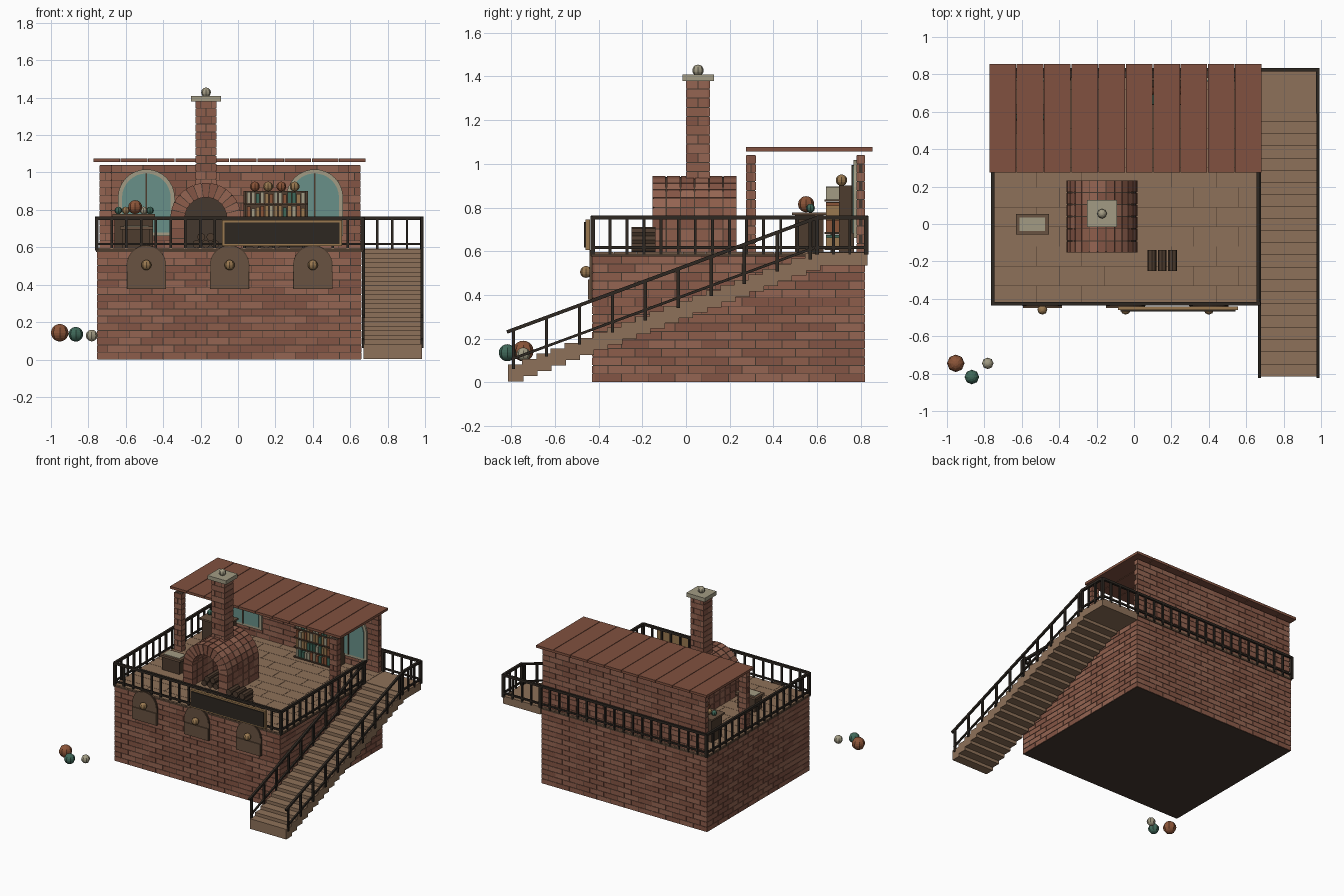
import bpy, bmesh, math, random
from mathutils import Vector, Matrix

if "Cube" in bpy.data.objects:
    bpy.data.objects.remove(bpy.data.objects["Cube"])
random.seed(4)

def mat(name, r, g, b):
    m = bpy.data.materials.new(name)
    m.diffuse_color = (r, g, b, 1)
    m.use_nodes = True
    m.node_tree.nodes["Principled BSDF"].inputs["Base Color"].default_value = m.diffuse_color
    return m

BRICKS = [mat("brick_a", .27, .11, .07), mat("brick_b", .23, .09, .058), mat("brick_c", .30, .13, .085)]
MORTAR = mat("mortar", .06, .04, .028)
DECK = mat("deck_wood", .27, .165, .10)
ROOF = mat("roof_tile", .22, .083, .05)
METAL = mat("dark_metal", .026, .02, .015)
DARK = mat("dark_wood", .075, .045, .028)
DOOR = mat("door_wood", .14, .085, .052)
STONE = mat("stone", .36, .33, .23)
TAN = mat("tan", .32, .19, .08)
GLASS = mat("glass", .14, .28, .25)
GREEN = mat("green", .05, .14, .10)
RUST = mat("rust", .26, .09, .04)

def finish(name, bm, mats):
    bmesh.ops.recalc_face_normals(bm, faces=bm.faces[:])
    me = bpy.data.meshes.new(name)
    bm.to_mesh(me)
    bm.free()
    for m in (mats if isinstance(mats, list) else [mats]):
        me.materials.append(m)
    ob = bpy.data.objects.new(name, me)
    bpy.context.collection.objects.link(ob)
    return ob

def cuboid(bm, x0, x1, y0, y1, z0, z1, mi=0):
    M = Matrix.Translation(((x0+x1)/2, (y0+y1)/2, (z0+z1)/2)) @ Matrix.Diagonal((x1-x0, y1-y0, z1-z0, 1))
    for v in bmesh.ops.create_cube(bm, size=1, matrix=M)["verts"]:
        for f in v.link_faces:
            f.material_index = mi

def box(name, m, *dims):
    bm = bmesh.new()
    cuboid(bm, *dims)
    return finish(name, bm, m)

def bar(bm, p, q, w=.016):
    p, q = Vector(p), Vector(q)
    d = q - p
    M = Matrix.Translation((p+q)/2) @ d.to_track_quat('Z', 'Y').to_matrix().to_4x4() @ Matrix.Diagonal((w, w, d.length, 1))
    bmesh.ops.create_cube(bm, size=1, matrix=M)

def prism(bm, pts, y0, y1, mi=0):
    f = bm.faces.new([bm.verts.new((x, y0, z)) for x, z in pts])
    f.material_index = mi
    new = bmesh.ops.extrude_face_region(bm, geom=[f], use_keep_orig=True)["geom"]
    vs = [g for g in new if isinstance(g, bmesh.types.BMVert)]
    bmesh.ops.translate(bm, verts=vs, vec=(0, y1-y0, 0))
    for v in vs:
        for g in v.link_faces:
            g.material_index = mi

def arc(cx, cz, r, a0=0, a1=math.pi, n=16):
    return [(cx + r*math.cos(a0+(a1-a0)*i/n), cz + r*math.sin(a0+(a1-a0)*i/n)) for i in range(n+1)]

def arch(name, m, cx, z0, cz, r, y0, y1):
    bm = bmesh.new()
    prism(bm, [(cx-r, z0), (cx+r, z0)] + arc(cx, cz, r), y0, y1)
    return finish(name, bm, m)

# Brick block: mortar core faced with staggered bricks on four sides
def brick_block(name, x0, x1, y0, y1, z0, z1, rows, length, gap=.004, depth=.012):
    bm = bmesh.new()
    e = .003
    cuboid(bm, x0+e, x1-e, y0+e, y1-e, z0, z1, 3)
    h = (z1-z0)/rows
    for r in range(rows):
        za, zb = z0+r*h+gap/2, z0+(r+1)*h-gap/2
        for axis in (0, 1):
            a, b = (x0, x1) if axis == 0 else (y0+depth, y1-depth)
            n = max(1, round((b-a)/length))
            L = (b-a)/n
            cuts = [a] + [a+L*(i + (.5 if r % 2 else 1)) for i in range(n)] + [b]
            for p, q in zip(cuts, cuts[1:]):
                if q-p < .01:
                    continue
                p, q = p+gap/2*(p > a), q-gap/2*(q < b)
                for side in (0, 1):
                    mi = random.randrange(3)
                    if axis == 0:
                        s = y1-depth if side else y0
                        cuboid(bm, p, q, s, s+depth, za, zb, mi)
                    else:
                        s = x1-depth if side else x0
                        cuboid(bm, s, s+depth, p, q, za, zb, mi)
    return finish(name, bm, BRICKS + [MORTAR])

# Ribbed round jar / lantern
def jar(name, m, x, y, z, r):
    bm = bmesh.new()
    bmesh.ops.create_uvsphere(bm, u_segments=16, v_segments=10, radius=r)
    for v in bm.verts:
        k = round(math.atan2(v.co.y, v.co.x) / (math.pi/8)) % 2
        if k:
            v.co.x *= .92
            v.co.y *= .92
    bmesh.ops.translate(bm, verts=bm.verts[:], vec=(x, y, z))
    return finish(name, bm, m)

# Main house body, deck, back wall, roof posts
brick_block("base_walls", -.755, .66, -.43, .82, 0, .58, 15, .12)
bm = bmesh.new()
cuboid(bm, -.76, .67, -.435, .825, .575, .59, 1)
for i in range(12):
    y = -.435 + i*.105
    off = .12 if i % 2 else 0
    cuts = [-.76] + [-.52+off+.24*k for k in range(5)] + [.67]
    for p, q in zip(cuts, cuts[1:]):
        cuboid(bm, p+.001, q-.001, y+.001, y+.104, .585, .596)
finish("deck", bm, [DECK, DARK])
brick_block("back_wall", -.74, .655, .78, .82, .594, 1.04, 11, .12)
for side, x in (("left", -.74), ("right", .59)):
    brick_block("roof_post_"+side, x, x+.065, .275, .32, .594, 1.04, 11, .09)

# Roof boards
bm = bmesh.new()
for i in range(10):
    x = -.775 + i*.146
    cuboid(bm, x+.002, x+.144, .275, .855, 1.057, 1.076)
finish("roof_boards", bm, ROOF)

# Arched windows on the back wall
for side, x in (("left", -.49), ("right", .41)):
    arch("window_frame_"+side, STONE, x, .66, .865, .152, .768, .782)
    arch("window_glass_"+side, GLASS, x, .68, .865, .13, .762, .78)
    bm = bmesh.new()
    bar(bm, (x, .761, .68), (x, .761, .995), .008)
    finish("window_bar_"+side, bm, DARK)

# Front arched hatches with round lamps
for i, x in enumerate((-.49, -.045, .40)):
    arch(f"hatch_frame_{i}", DARK, x, .376, .505, .106, -.438, -.425)
    arch(f"hatch_{i}", DOOR, x, .38, .505, .101, -.442, -.425)
    box(f"hatch_ledge_{i}", DOOR, x-.104, x+.104, -.449, -.43, .378, .47)
    jar(f"hatch_lamp_{i}", TAN, x, -.458, .505, .027)

# Blank sign board
box("sign_frame", TAN, -.085, .555, -.46, -.44, .606, .745)
box("sign_panel", METAL, -.073, .543, -.467, -.45, .618, .733)

# Deck railings
def railing(name, p, q, step=.08, z=.594):
    bm = bmesh.new()
    p, q = Vector((*p, 0)), Vector((*q, 0))
    for h, w in ((.755, .018), (.617, .012)):
        bar(bm, p+Vector((0, 0, h)), q+Vector((0, 0, h)), w)
    n = max(1, round((q-p).length/step))
    for i in range(n+1):
        c = p.lerp(q, i/n)
        bar(bm, c+Vector((0, 0, z-.01)), c+Vector((0, 0, .76)), .02 if i in (0, n) else .013)
    return finish(name, bm, METAL)

railing("rail_front", (-.755, -.427), (.665, -.427))
railing("rail_left", (-.755, -.427), (-.755, .825))
railing("rail_back", (-.755, .825), (.665, .825))
railing("rail_right", (.665, -.427), (.665, .59))
railing("landing_rail_back", (.665, .825), (.983, .825))
railing("landing_rail_right", (.983, .6), (.983, .825))

# Side staircase and landing
N = 22
bm = bmesh.new()
for i in range(N):
    y = -.815 + i*.0648
    z = .082 + i*.0242
    cuboid(bm, .672, .983, y, y+.07, max(0, z-.078), z)
finish("stair_steps", bm, DECK)
box("stair_landing", DECK, .665, .985, .605, .83, .535, .594)
for side, x in (("inner", .67), ("outer", .983)):
    bm = bmesh.new()
    bar(bm, (x, -.82, .23), (x, .61, .757), .016)
    bar(bm, (x, -.80, .105), (x, .59, .617), .012)
    for i in range(10):
        y = -.79 + i*.151
        bar(bm, (x, y, .05+(y+.82)*.3685), (x, y, .232+(y+.82)*.3685), .015)
    finish("stair_rail_"+side, bm, METAL)

# Domed oven: voussoir bricks over a mortar shell
cx, cz, ro, ri = -.172, .755, .19, .112
bm = bmesh.new()
shell = [(cx+ro-.005, .594)] + arc(cx, cz, ro-.005) + [(cx-ro+.005, .594), (cx-ri-.003, .594)]
shell += arc(cx, cz, ri+.003)[::-1] + [(cx+ri+.003, .594)]
prism(bm, shell, -.147, .232, 3)
prism(bm, [(cx-ri-.02, .594), (cx+ri+.02, .594)] + arc(cx, cz, ri+.02), .18, .23, 3)
nv, ny = 13, 6
for j in range(ny):
    y0 = -.153 + j*.065
    y1 = y0 + .060
    for i in range(nv):
        a0, a1 = math.pi*i/nv+.013, math.pi*(i+1)/nv-.013
        prism(bm, arc(cx, cz, ro, a0, a1, 1) + arc(cx, cz, ri, a1, a0, 1), y0, y1, random.randrange(3))
    for r in range(3):
        za = .594 + r*.0537
        for s in (-1, 1):
            p, q = sorted((cx+s*ri, cx+s*ro))
            cuboid(bm, p, q, y0, y1, za+.002, za+.0515, random.randrange(3))
finish("oven", bm, BRICKS + [MORTAR])

# Logs: helper for a stack of short round logs lying along y
def logs(name, spots, y0, y1, r):
    bm = bmesh.new()
    for x, z in spots:
        M = Matrix.Translation((x, (y0+y1)/2, z)) @ Matrix.Rotation(math.pi/2, 4, 'X')
        bmesh.ops.create_cone(bm, cap_ends=True, segments=8, radius1=r, radius2=r, depth=y1-y0, matrix=M)
    return finish(name, bm, DARK)

logs("oven_logs", [(cx-.05, .617), (cx, .617), (cx+.05, .617), (cx-.025, .655), (cx+.025, .655)], -.10, .10, .022)
logs("log_stack", [(.095+.056*i, .618+.034*k) for i in range(3) for k in range(3)], -.25, -.14, .024)

# Chimney
brick_block("chimney", -.226, -.116, 0, .11, .88, 1.385, 12, .07)
box("chimney_cap", STONE, -.25, -.092, -.015, .128, 1.38, 1.41)
jar("chimney_ball", STONE, -.171, .055, 1.428, .026)

# Work chest on the deck
box("chest", DARK, -.62, -.47, -.045, .045, .594, .70)
box("chest_rim", DOOR, -.632, -.455, -.055, .053, .695, .712)
box("chest_top", STONE, -.612, -.475, -.037, .035, .70, .716)

# Jar cabinet under the roof
box("cabinet", DARK, -.66, -.455, .50, .63, .594, .765)
box("cabinet_top", DOOR, -.672, -.445, .485, .64, .765, .778)
jar("cabinet_jar_big", RUST, -.55, .55, .815, .037)
for i, (x, m) in enumerate(((-.64, GREEN), (-.60, TAN), (-.505, STONE), (-.47, GREEN))):
    jar(f"cabinet_jar_{i}", m, x, .57, .797, .02)

# Shelf unit with coloured goods
bm = bmesh.new()
cuboid(bm, .04, .37, .735, .77, .594, .90)
for x in (.03, .362):
    cuboid(bm, x, x+.012, .70, .77, .594, .90)
for k in range(4):
    z = .605 + k*.074
    cuboid(bm, .03, .374, .635, .77, z, z+.01)
finish("shelf_unit", bm, DARK)
bm = bmesh.new()
for k in range(4):
    for i in range(13):
        x = .047 + i*.0242
        z = .615 + k*.074
        cuboid(bm, x, x+.020, .64, .70, z, z+random.uniform(.045, .062), random.randrange(4))
finish("shelf_goods", bm, [GREEN, TAN, RUST, STONE])
for i in range(4):
    jar(f"shelf_jar_{i}", (RUST, TAN)[i % 2], .09+.071*i, .712, .925, .026)

# Three round pots beside the house
jar("ground_pot_rust", RUST, -.953, -.745, .143, .047)
jar("ground_pot_green", GREEN, -.867, -.818, .135, .039)
jar("ground_pot_pale", STONE, -.782, -.745, .128, .031)
